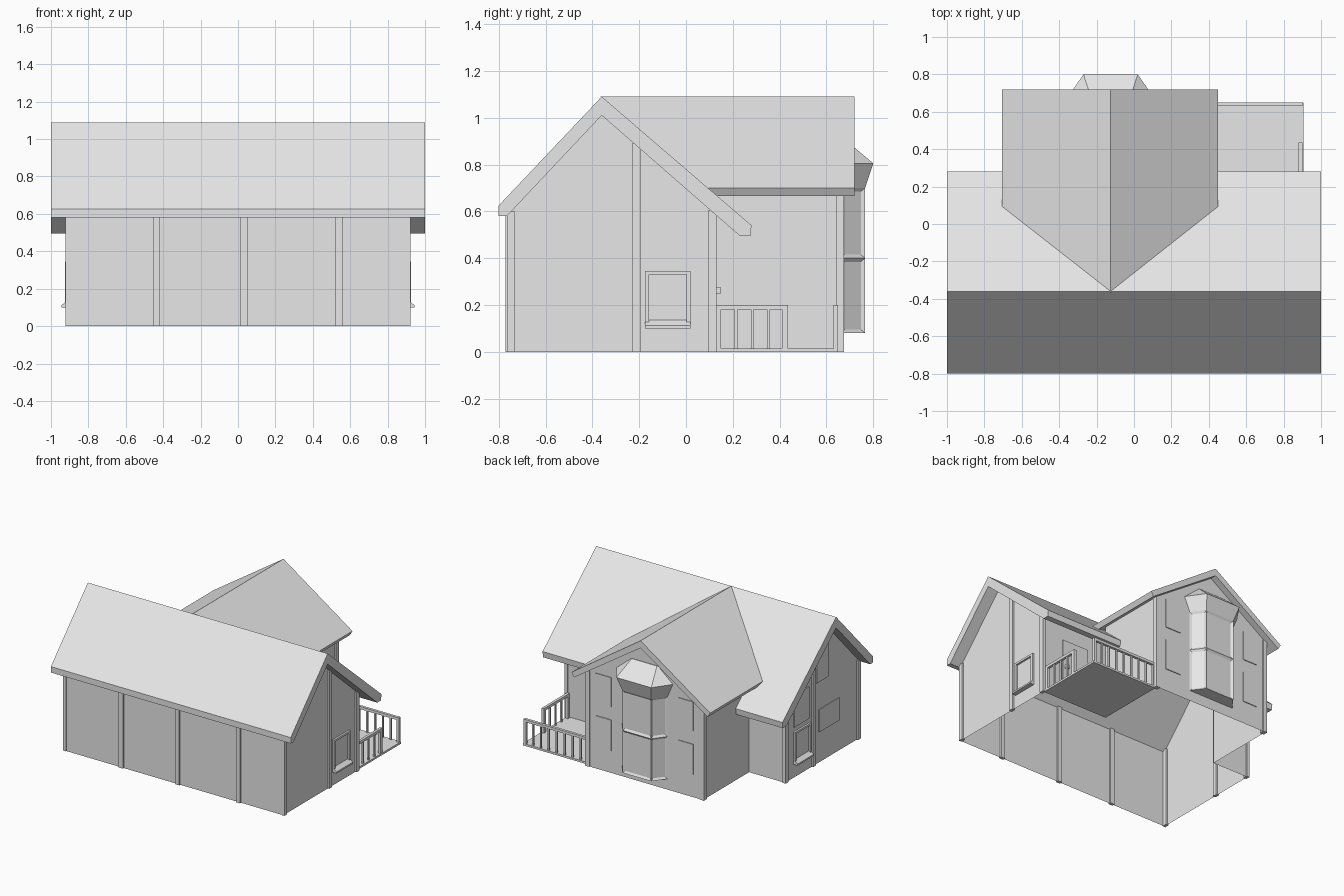
import bpy, bmesh
from mathutils import Vector

old = bpy.data.objects.get("Cube")
if old:
    bpy.data.objects.remove(old, do_unlink=True)

grey = bpy.data.materials.new("plain_grey")
grey.use_nodes = True
grey.diffuse_color = (0.8, 0.8, 0.8, 1)
grey.node_tree.nodes["Principled BSDF"].inputs["Base Color"].default_value = (0.8, 0.8, 0.8, 1)


def finish(name, bm, normals=True):
    if normals:
        bmesh.ops.recalc_face_normals(bm, faces=bm.faces)
    mesh = bpy.data.meshes.new(name)
    bm.to_mesh(mesh)
    bm.free()
    mesh.materials.append(grey)
    obj = bpy.data.objects.new(name, mesh)
    bpy.context.collection.objects.link(obj)
    return obj


def add_box(bm, x0, x1, y0, y1, z0, z1):
    r = bmesh.ops.create_cube(bm, size=1)
    for v in r["verts"]:
        v.co = Vector(((x0 + x1) / 2 + v.co.x * (x1 - x0),
                       (y0 + y1) / 2 + v.co.y * (y1 - y0),
                       (z0 + z1) / 2 + v.co.z * (z1 - z0)))


def boxes(name, *dims):
    bm = bmesh.new()
    for d in dims:
        add_box(bm, *d)
    return finish(name, bm)


def loft(name, a, b):
    """Solid between two matching outlines."""
    bm = bmesh.new()
    va = [bm.verts.new(p) for p in a]
    vb = [bm.verts.new(p) for p in b]
    n = len(a)
    for i in range(n):
        j = (i + 1) % n
        bm.faces.new((va[i], va[j], vb[j], vb[i]))
    bm.faces.new(va)
    bm.faces.new(vb)
    return finish(name, bm)


# Main roof: slab profile in y, z, run along x
main = [(-0.80, 0.58), (-0.80, 0.625), (-0.36, 1.09), (0.28, 0.54),
        (0.275, 0.495), (0.23, 0.495), (-0.36, 1.01), (-0.765, 0.58)]
loft("main_roof", [(-1, y, z) for y, z in main], [(1, y, z) for y, z in main])

# Wing roof: slab profile in x, z, cut along the valley with the main roof
MID = -0.125
wing = [(-0.705, 0.70), (MID, 1.09), (0.45, 0.70), (0.43, 0.665),
        (MID, 1.035), (-0.685, 0.665)]
loft("wing_roof", [(x, 0.72, z) for x, z in wing],
     [(x, -0.365 + (1.09 - z) / 0.86, z) for x, z in wing])

# Walls: one open shell following the T-shaped footprint
W, F, B, G = 0.91, -0.76, 0.12, 0.67
XL, XR = -0.61, 0.355
bm = bmesh.new()


def panel(*pts):
    bm.faces.new([bm.verts.new(p) for p in pts])


def wall(x0, y0, x1, y1, h):
    panel((x0, y0, 0), (x1, y1, 0), (x1, y1, h), (x0, y0, h))


wall(-W, F, W, F, 0.60)
wall(W, B, XR, B, 0.60)
wall(XL, B, -W, B, 0.60)
wall(XR, B, XR, G, 0.725)
wall(XL, G, XL, B, 0.725)
gable = [(F, 0), (B, 0), (B, 0.60), (-0.36, 1.03), (F, 0.60)]
panel(*[(W, y, z) for y, z in gable])
panel(*[(-W, y, z) for y, z in reversed(gable)])
panel((XR, G, 0), (XL, G, 0), (XL, G, 0.725), (MID, G, 1.05), (XR, G, 0.725))
finish("walls", bm, normals=False)

# Timber posts at corners and along the walls
P, T = 0.0175, 0.012
posts = []
for x in (-0.437, 0.032, 0.54):
    posts.append((x - P, x + P, F - T, F + T, 0, 0.59))
for s in (-1, 1):
    for y, h in ((F + 0.012, 0.60), (-0.2125, 0.89), (B - 0.007, 0.605)):
        a, b = sorted((s * (W - T), s * (W + T)))
        posts.append((a, b, y - P, y + P, 0, h))
for x in (XL + 0.005, XR - 0.005):
    posts.append((x - P, x + P, G - 0.03, G + 0.006, 0, 0.72))
boxes("wall_posts", *posts)

# Bay window: stacked rings of half-hexagon sections
rings = [  # z, front y, front half width, wall half width
    (0.08, 0.765, 0.12, 0.19), (0.40, 0.765, 0.12, 0.19), (0.70, 0.765, 0.12, 0.19),
    (0.805, 0.80, 0.145, 0.235), (0.91, 0.675, 0.105, 0.11)]
bm = bmesh.new()
rows = []
for z, y, f, w in rings:
    rows.append([bm.verts.new(p) for p in (
        (MID - w, G, z), (MID - f, y, z), (MID + f, y, z), (MID + w, G, z))])
panes = []
for k in range(4):
    for i in range(3):
        face = bm.faces.new((rows[k][i], rows[k + 1][i], rows[k + 1][i + 1], rows[k][i + 1]))
        if k < 2:
            panes.append(face)
bm.faces.new(rows[0])
bm.faces.new(rows[-1])
bmesh.ops.recalc_face_normals(bm, faces=bm.faces)
bmesh.ops.inset_individual(bm, faces=panes, thickness=0.022, depth=-0.01)
finish("bay_window", bm, normals=False)

# Framed side windows with a sloping sill, one on each gable end
for s, side in ((1, "left"), (-1, "right")):
    def span(d):
        return sorted((s * W, s * (W + d)))
    bars = [(-0.175, -0.157, 0.10, 0.345), (0.002, 0.02, 0.10, 0.345),
            (-0.157, 0.002, 0.33, 0.345)]
    boxes(side + "_window_frame", *[(*span(0.014), *b) for b in bars])
    sill = [(W, 0.10), (W + 0.034, 0.10), (W + 0.034, 0.112), (W + 0.003, 0.135)]
    loft(side + "_window_sill", [(s * x, -0.175, z) for x, z in sill],
         [(s * x, 0.02, z) for x, z in sill])

# Flat windows on the right gable end
for i, d in enumerate([(-0.16, 0.02, 0.38, 0.62), (-0.385, -0.25, 0.61, 0.86),
                       (-0.52, -0.28, 0.23, 0.40)]):
    boxes(f"right_flat_window_{i + 1}", (-W - 0.007, -W, *d))

# Flat windows beside the bay
for side, x0, x1 in (("left", 0.15, 0.28), ("right", -0.53, -0.41)):
    for level, z0, z1 in (("lower", 0.17, 0.40), ("upper", 0.50, 0.72)):
        boxes(f"back_{side}_{level}_window", (x0, x1, G, G + 0.006, z0, z1))

# Porch deck, door and knob
boxes("porch_deck", (XR, 0.905, B, 0.65, 0, 0.015))
boxes("porch_door", (0.52, 0.74, B, B + 0.008, 0.015, 0.47))
boxes("door_knob", (0.70, 0.725, B, B + 0.03, 0.25, 0.275))

# Porch railings: end posts, top rail and thin balusters
side_rail = [(0.88, 0.90, 0.13, 0.435, 0.18, 0.20),
             (0.88, 0.90, 0.13, 0.15, 0.015, 0.18),
             (0.88, 0.90, 0.41, 0.435, 0.015, 0.18)]
for y in (0.213, 0.283, 0.352):
    side_rail.append((0.884, 0.896, y - 0.006, y + 0.006, 0.015, 0.18))
boxes("side_railing", *side_rail)

back_rail = [(XR, 0.90, 0.63, 0.65, 0.18, 0.20),
             (0.88, 0.90, 0.63, 0.65, 0.015, 0.18),
             (XR, XR + 0.02, 0.63, 0.65, 0.015, 0.18)]
for i in range(1, 8):
    x = XR + 0.01 + i * 0.066
    back_rail.append((x - 0.006, x + 0.006, 0.634, 0.646, 0.015, 0.18))
boxes("back_railing", *back_rail)
